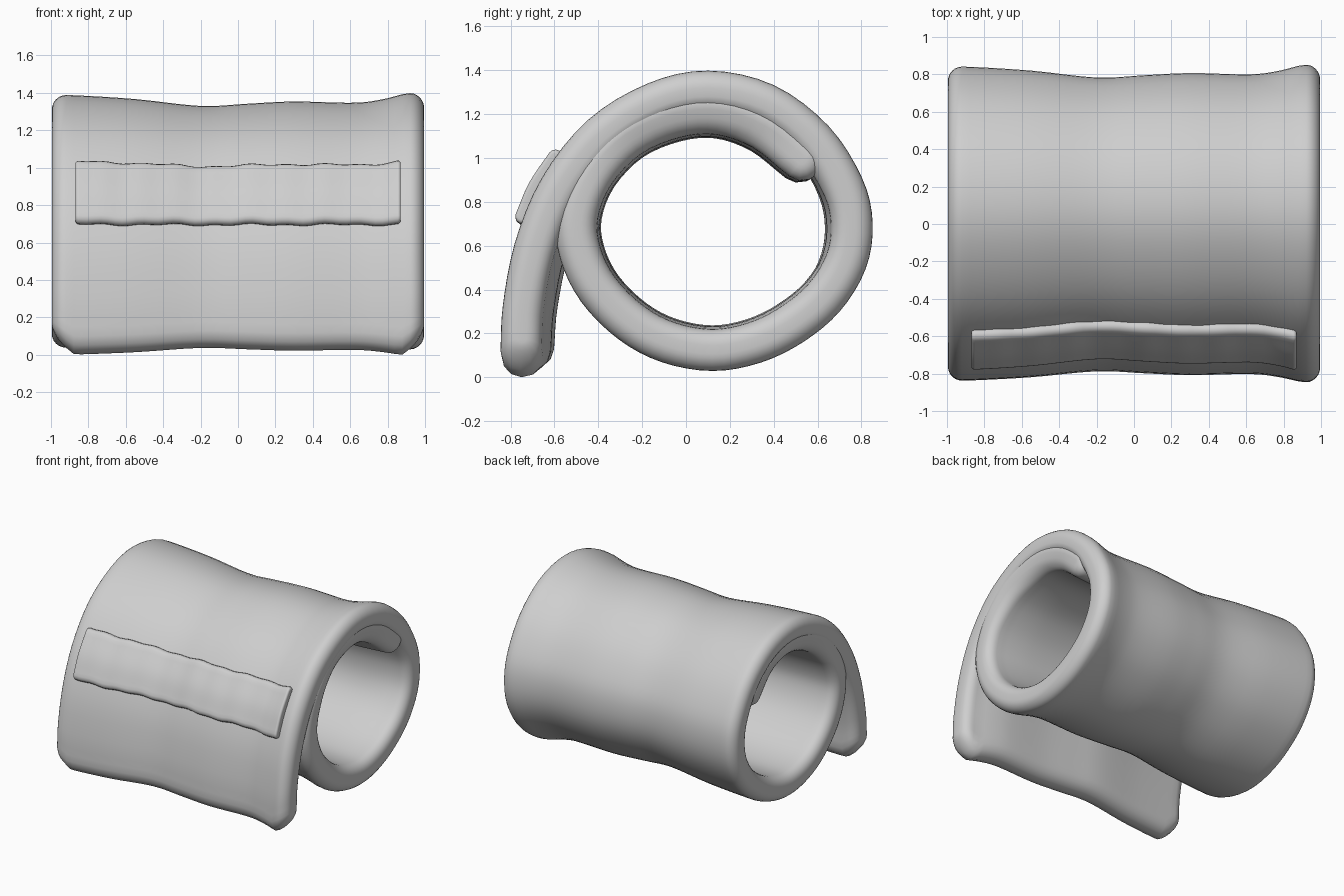
import bpy, bmesh, math
from mathutils import Vector

cube = bpy.data.objects.get("Cube")
if cube:
    bpy.data.objects.remove(cube)

CENTRE = Vector((0.1, 0.67))

fabric = bpy.data.materials.new("light grey fabric")
fabric.use_nodes = True
GREY = (0.62, 0.62, 0.62, 1)
fabric.diffuse_color = GREY
fabric.node_tree.nodes["Principled BSDF"].inputs["Base Color"].default_value = GREY


def clamp(v, low=0.0, high=1.0):
    return max(low, min(high, v))


def spline(points, steps):
    """Smooth curve through 2D points."""
    p = [Vector(q) for q in points]
    p = [2 * p[0] - p[1]] + p + [2 * p[-1] - p[-2]]
    out = []
    for a, b, c, d in zip(p, p[1:], p[2:], p[3:]):
        for k in range(steps):
            t = k / steps
            out.append(0.5 * (2 * b + (c - a) * t + (2 * a - 5 * b + 4 * c - d) * t * t
                              + (3 * b - a - 3 * c + d) * t ** 3))
    return out + [p[-2]]


# Inward sag of the cloth along its width: (x, depth)
SAG = spline([(-1, 0.01), (-0.87, 0.01), (-0.55, 0.03), (-0.2, 0.067), (0.05, 0.055),
              (0.3, 0.043), (0.62, 0.05), (0.78, 0.03), (0.9, 0), (1, 0.002)], 4)


def sag_at(x):
    for a, b in zip(SAG, SAG[1:]):
        if x <= b.x:
            return a.y + (b.y - a.y) * (x - a.x) / (b.x - a.x)
    return SAG[-1].y


def outline(path, h, cap=6):
    """Closed padded outline around an open path: two sides and two round ends."""
    normals = []
    for i in range(len(path)):
        t = (path[min(i + 1, len(path) - 1)] - path[max(i - 1, 0)]).normalized()
        normals.append(Vector((-t.y, t.x)))

    def end(p, n, side):
        t = Vector((n.y, -n.x))
        return [p + h * side * (n * math.cos(a) + t * math.sin(a))
                for a in (math.pi * k / cap for k in range(1, cap))]

    return ([p + n * h for p, n in zip(path, normals)] + end(path[-1], normals[-1], 1)
            + [p - n * h for p, n in zip(path[::-1], normals[::-1])] + end(path[0], normals[0], -1))


def padded_sheet(name, path, half_width, h, r, corner=0.0, wrinkle=0.0):
    """Thick sheet that follows the path, spread along x with rounded rims."""
    rim = [(half_width - r + r * math.sin(a), h - r + r * math.cos(a))
           for a in (math.pi / 2 * k / 6 for k in range(7))]
    inner = half_width - r
    body = [(-inner + 2 * inner * k / 44, h) for k in range(1, 44)]
    stations = [(-x, t) for x, t in rim[::-1]] + body + rim
    bm = bmesh.new()
    rings = []
    for x, t in stations:
        ring = []
        # Bottom corners of the flap are cut back near the sides
        lift = corner * max(0, (abs(x) - half_width + 0.12) / 0.12)
        for p in outline(path, t):
            inward = CENTRE - p
            d = inward.length
            # The inside of the roll sags less than the outside
            q = p + inward.normalized() * sag_at(x) * clamp((d - 0.5) / 0.15, 0.25)
            if q.x < -0.55:
                q.y += lift * max(0, 1 - p.y / 0.5)
            q.y += wrinkle * math.sin(9 * x + 1) * math.sin(23 * x)
            # The tucked-in end sits slightly back from the sides
            tuck = 0.04 * clamp((0.6 - d) / 0.15) * clamp((p.y - 0.85) / 0.25)
            ring.append(bm.verts.new((x * (1 - tuck), q.x, q.y)))
        rings.append(ring)
    n = len(rings[0])
    for a, b in zip(rings, rings[1:]):
        for i in range(n):
            j = (i + 1) % n
            bm.faces.new((a[i], a[j], b[j], b[i]))
    # Close both sides with strips across the thickness
    m = len(path)
    caps = (n - 2 * m) // 2
    for ring in (rings[0], rings[-1]):
        for i in range(m - 1):
            k = 2 * m + caps - 1 - i
            bm.faces.new((ring[i], ring[i + 1], ring[k - 1], ring[k]))
        bm.faces.new(ring[m - 1:m + caps + 1])
        bm.faces.new(ring[2 * m + caps - 1:] + ring[:1])
    bmesh.ops.recalc_face_normals(bm, faces=bm.faces)
    mesh = bpy.data.meshes.new(name)
    bm.to_mesh(mesh)
    bm.free()
    mesh.materials.append(fabric)
    obj = bpy.data.objects.new(name, mesh)
    bpy.context.collection.objects.link(obj)
    for poly in mesh.polygons:
        poly.use_smooth = True


# Rolled sheet: from the hanging front flap, over the top, round the back and inside
roll = spline([(-0.75, 0.09), (-0.74, 0.3), (-0.69, 0.58), (-0.575, 0.86), (-0.385, 1.1),
               (-0.14, 1.25), (0.1, 1.302), (0.36, 1.245), (0.58, 1.08), (0.715, 0.87),
               (0.755, 0.7), (0.73, 0.53), (0.63, 0.365), (0.48, 0.24), (0.31, 0.158),
               (0.12, 0.125), (-0.08, 0.16), (-0.25, 0.25), (-0.4, 0.4), (-0.482, 0.57),
               (-0.495, 0.74), (-0.42, 0.93), (-0.26, 1.095), (-0.05, 1.185), (0.15, 1.2),
               (0.35, 1.13), (0.53, 0.99)], 4)
padded_sheet("rolled_sheet", roll, 0.995, 0.095, 0.075, corner=0.1)

# Raised band stitched across the front of the flap
band = spline([(-0.755, 0.73), (-0.695, 0.87), (-0.605, 1.005)], 6)
padded_sheet("front_band", band, 0.87, 0.035, 0.02, wrinkle=0.008)
